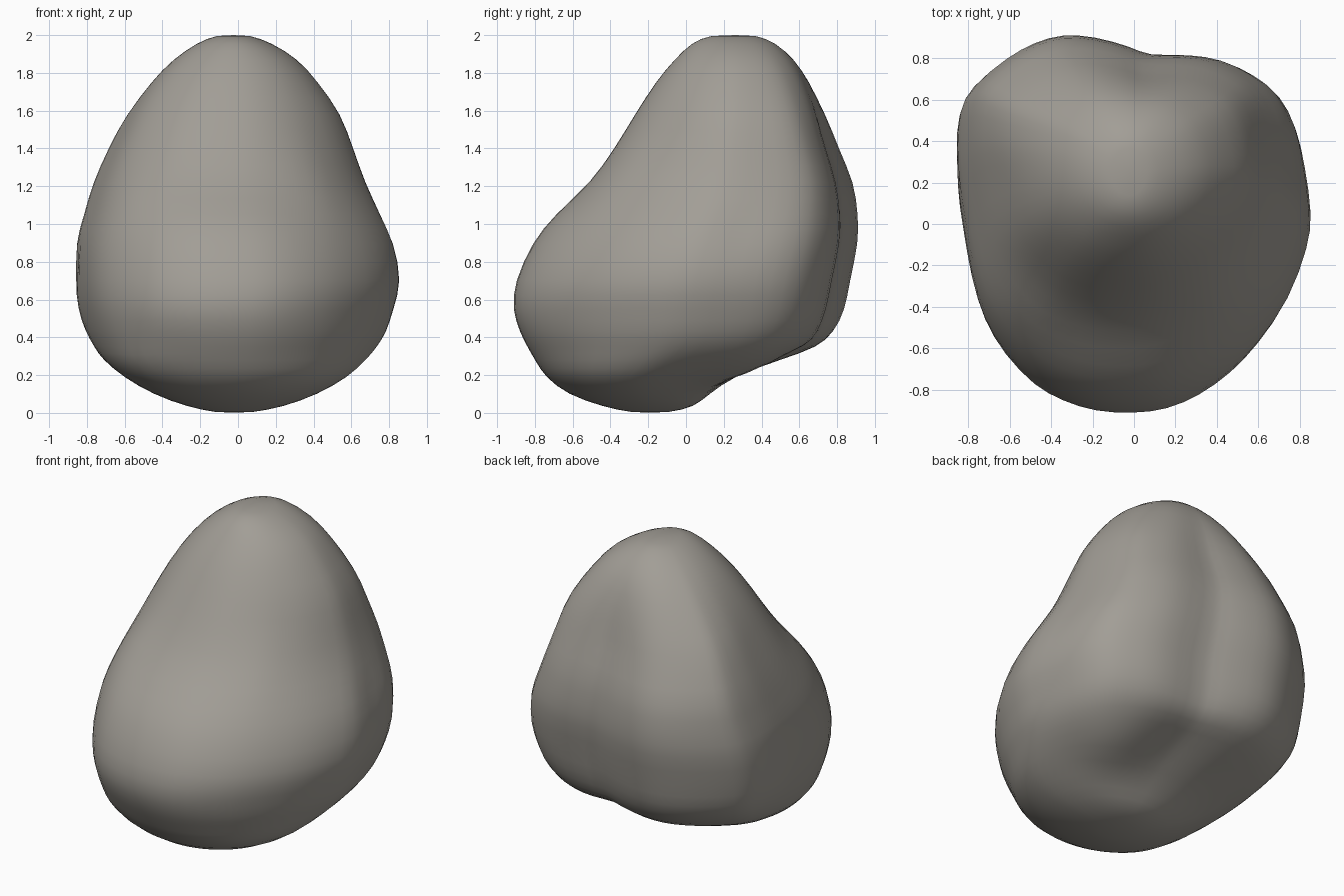
import bpy, math
from mathutils import Vector

if "Cube" in bpy.data.objects:
    bpy.data.objects.remove(bpy.data.objects["Cube"])

# Plan outline of the boulder, seen from above, counter-clockwise from the front
PLAN = [(0, -.90), (.16, -.88), (.32, -.81), (.47, -.70), (.60, -.56), (.74, -.35),
        (.83, -.10), (.85, .07), (.82, .30), (.78, .48), (.71, .62), (.60, .71),
        (.46, .78), (.30, .81), (.10, .81), (0, .85), (-.18, .90), (-.34, .91),
        (-.48, .87), (-.62, .79), (-.78, .65), (-.84, .53), (-.855, .35), (-.85, .2),
        (-.82, 0), (-.78, -.24), (-.72, -.44), (-.62, -.61), (-.48, -.76), (-.34, -.84),
        (-.18, -.89)]
# Height, left, right, front, back extent of each level
LEVELS = [(.005, -.13, .09, -.30, -.08), (.035, -.27, .24, -.44, .04), (.10, -.45, .42, -.62, .13),
          (.19, -.61, .58, -.74, .27), (.28, -.72, .68, -.80, .52), (.35, -.77, .74, -.84, .70),
          (.43, -.81, .79, -.88, .785), (.55, -.845, .83, -.915, .84), (.70, -.862, .865, -.90, .87),
          (.90, -.855, .83, -.81, .91), (1.05, -.815, .76, -.69, .91), (1.22, -.765, .68, -.51, .885),
          (1.40, -.685, .615, -.38, .81), (1.58, -.59, .545, -.27, .74), (1.75, -.465, .425, -.16, .66),
          (1.87, -.345, .315, -.06, .575), (1.955, -.22, .18, .03, .475), (1.997, -.12, .07, .12, .38)]
# Hollows (positive depth) and swellings (negative): centre, radius, depth
DENTS = [((.05, .50, .29), .26, .03), ((-.83, .25, .76), .10, .03), ((.80, .28, .95), .12, .025),
         ((.45, -.36, 1.25), .34, -.025), ((-.50, -.40, 1.15), .25, -.025), ((.2, .76, 1.2), .28, .015),
         ((.42, .32, .20), .28, -.05), ((-.55, -.60, .30), .22, -.02)]


def smooth(p0, p1, p2, p3, t):
    """Catmull-Rom step between p1 and p2."""
    return tuple(.5 * (2 * b + (c - a) * t + (2 * a - 5 * b + 4 * c - d) * t * t
                       + (3 * b - a - 3 * c + d) * t ** 3) for a, b, c, d in zip(p0, p1, p2, p3))


n = len(PLAN)
plan = [smooth(PLAN[i - 1], PLAN[i], PLAN[(i + 1) % n], PLAN[(i + 2) % n], t)
        for i in range(n) for t in (0, .5)]
last = len(LEVELS) - 1
levels = [smooth(LEVELS[max(i - 1, 0)], LEVELS[i], LEVELS[i + 1], LEVELS[min(i + 2, last)], t)
          for i in range(last) for t in (0, .5)] + [LEVELS[-1]]

# Stack the plan outline at every level, fading to an ellipse at the ends
verts, faces, m = [], [], len(plan)
for z, l, r, f, b in levels:
    k = min(1, z / .5) * min(1, (2 - z) / .5)
    for px, py in plan:
        u, v = px / .855, (py - .005) / .905
        s = k + (1 - k) / math.hypot(u, v)
        verts.append(Vector(((l + r) / 2 + u * s * (r - l) / 2, (f + b) / 2 + v * s * (b - f) / 2, z)))
for j in range(len(levels) - 1):
    for i in range(m):
        a, c = j * m + i, j * m + (i + 1) % m
        faces.append((a, c, c + m, a + m))
verts += [Vector((-.02, -.2, -.005)), Vector((-.02, .26, 2.005))]
top = (len(levels) - 1) * m
for i in range(m):
    faces.append(((i + 1) % m, i, len(verts) - 2))
    faces.append((top + i, top + (i + 1) % m, len(verts) - 1))

# Press the hollows towards the core and raise the swellings
core = Vector((0, .05, .85))
for p in verts:
    move = Vector()
    for c, rad, depth in DENTS:
        w = math.exp(-((p - Vector(c)).length / rad) ** 2 * 2)
        move += (core - p).normalized() * depth * w
    p += move

mesh = bpy.data.meshes.new("boulder")
mesh.from_pydata([tuple(p) for p in verts], [], faces)
mesh.polygons.foreach_set("use_smooth", [True] * len(mesh.polygons))
stone = bpy.data.materials.new("warm grey stone")
stone.diffuse_color = (.36, .34, .305, 1)
stone.use_nodes = True
stone.node_tree.nodes["Principled BSDF"].inputs["Base Color"].default_value = stone.diffuse_color
mesh.materials.append(stone)
boulder = bpy.data.objects.new("boulder", mesh)
bpy.context.collection.objects.link(boulder)

# Gentle weathering of the surface
weather = boulder.modifiers.new("weathering", 'SMOOTH')
weather.factor, weather.iterations = .5, 3
